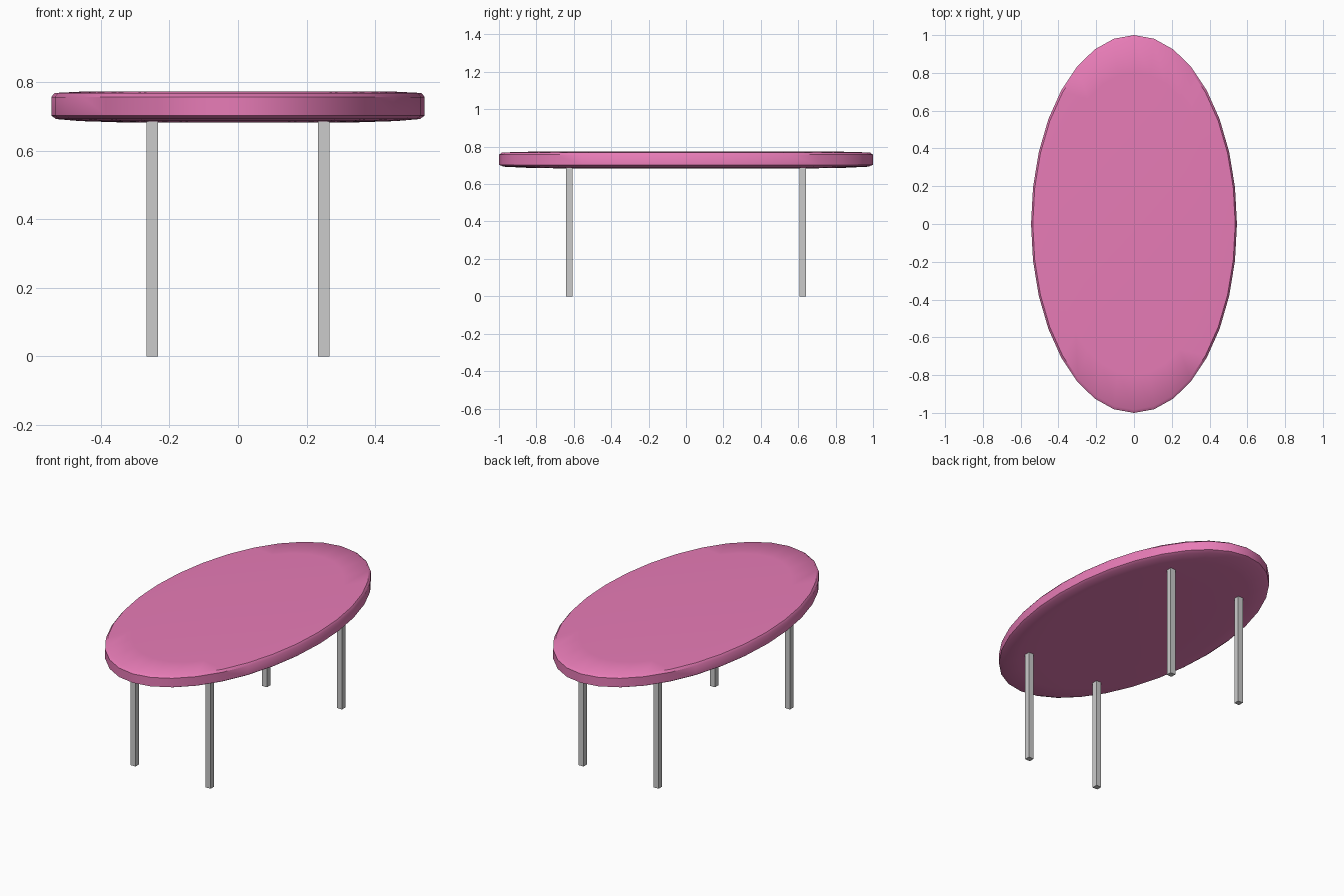
import bpy, bmesh, math

if "Cube" in bpy.data.objects:
    bpy.data.objects.remove(bpy.data.objects["Cube"])

RX, RY, SEGS = 0.545, 1.0, 32

# Coloured material for the top
pink = bpy.data.materials.new("pink")
pink.diffuse_color = (0.80, 0.20, 0.47, 1)
pink.use_nodes = True
pink.node_tree.nodes["Principled BSDF"].inputs["Base Color"].default_value = pink.diffuse_color

# Oval top: rings of (scale, height) from underside to upper face
profile = [(0.62, 0.683), (0.85, 0.687), (0.975, 0.693), (1.0, 0.703),
           (1.0, 0.757), (0.983, 0.769), (0.80, 0.774)]
bm = bmesh.new()
rings = []
for s, z in profile:
    rings.append([bm.verts.new((RX * s * math.sin(2 * math.pi * i / SEGS),
                                RY * s * math.cos(2 * math.pi * i / SEGS), z))
                  for i in range(SEGS)])
for a, b in zip(rings, rings[1:]):
    for i in range(SEGS):
        j = (i + 1) % SEGS
        bm.faces.new((a[i], a[j], b[j], b[i]))
bm.faces.new(rings[0])
bm.faces.new(rings[-1])
bmesh.ops.recalc_face_normals(bm, faces=bm.faces)
mesh = bpy.data.meshes.new("table_top")
bm.to_mesh(mesh)
bm.free()
top = bpy.data.objects.new("table_top", mesh)
bpy.context.collection.objects.link(top)
mesh.materials.append(pink)
bpy.context.view_layer.objects.active = top
top.select_set(True)
bpy.ops.object.shade_smooth_by_angle(angle=math.radians(40))

# Four slim square legs
LEG, HEIGHT = 0.034, 0.69
for y, end in ((-0.625, "front"), (0.625, "back")):
    for x, side in ((-0.25, "left"), (0.25, "right")):
        bpy.ops.mesh.primitive_cube_add(size=1, location=(x, y, HEIGHT / 2))
        leg = bpy.context.object
        leg.name = f"{end}_{side}_leg"
        leg.scale = (LEG, LEG, HEIGHT)
